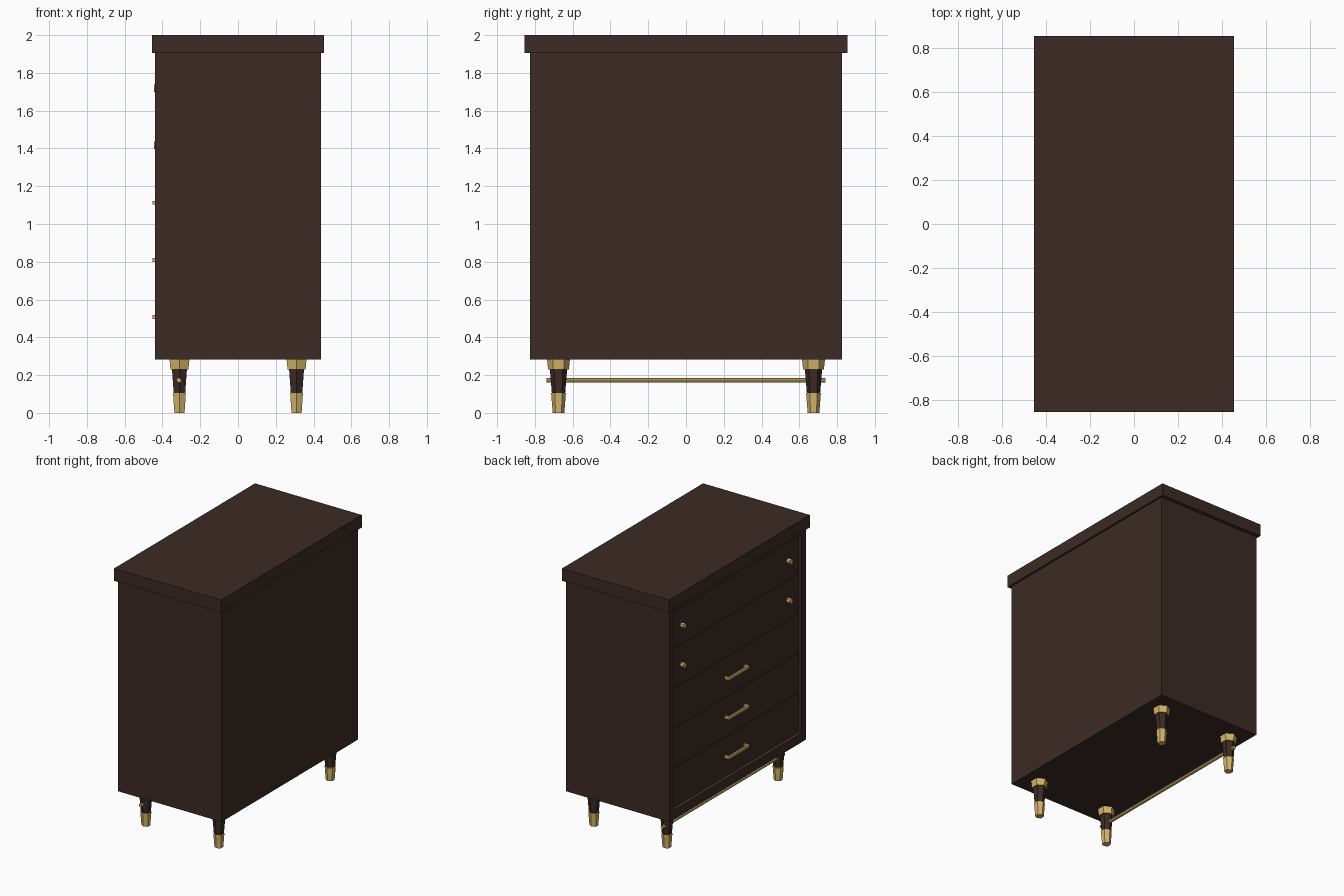
import bpy, bmesh, math
from mathutils import Matrix

if "Cube" in bpy.data.objects:
    bpy.data.objects.remove(bpy.data.objects["Cube"])


def material(name, color):
    m = bpy.data.materials.new(name)
    m.diffuse_color = (*color, 1)
    m.use_nodes = True
    m.node_tree.nodes["Principled BSDF"].inputs["Base Color"].default_value = m.diffuse_color
    return m


WOOD = material("dark_wood", (0.045, 0.024, 0.018))
BRASS = material("brass", (0.66, 0.46, 0.15))


def finish(name, bm, mat):
    bmesh.ops.recalc_face_normals(bm, faces=bm.faces)
    me = bpy.data.meshes.new(name)
    bm.to_mesh(me)
    bm.free()
    me.materials.append(mat)
    ob = bpy.data.objects.new(name, me)
    bpy.context.collection.objects.link(ob)
    return ob


def box_bm(x0, x1, y0, y1, z0, z1):
    bm = bmesh.new()
    mid = Matrix.Translation(((x0 + x1) / 2, (y0 + y1) / 2, (z0 + z1) / 2))
    size = Matrix.Diagonal((x1 - x0, y1 - y0, z1 - z0, 1))
    bmesh.ops.create_cube(bm, size=1, matrix=mid @ size)
    return bm


def box(name, *bounds, mat=WOOD):
    return finish(name, box_bm(*bounds), mat)


def prism(name, center, r0, r1, depth, sides, mat, rot=Matrix()):
    bm = bmesh.new()
    bmesh.ops.create_cone(bm, cap_ends=True, segments=sides, radius1=r0, radius2=r1,
                          depth=depth, matrix=Matrix.Translation(center) @ rot)
    return finish(name, bm, mat)


ALONG_Y = Matrix.Rotation(math.pi / 2, 4, 'X')
ALONG_X = Matrix.Rotation(math.pi / 2, 4, 'Y')

# Carcass with a recessed opening on its -x side
OPEN_Y, OPEN_LO, OPEN_HI = 0.775, 0.352, 1.876
bm = box_bm(-0.44, 0.44, -0.827, 0.827, 0.283, 1.905)
face = min(bm.faces, key=lambda f: f.calc_center_median().x)
bmesh.ops.inset_individual(bm, faces=[face], thickness=0.03)
for v in face.verts:
    v.co.y = math.copysign(OPEN_Y, v.co.y)
    v.co.z = OPEN_LO if v.co.z < 1 else OPEN_HI
inner = bmesh.ops.extrude_discrete_faces(bm, faces=[face])["faces"][0]
for v in inner.verts:
    v.co.x += 0.033
finish("carcass", bm, WOOD)

# Overhanging top
box("top_slab", -0.454, 0.454, -0.855, 0.855, 1.905, 2.0)

# Drawer fronts: handles on the lower three, knobs on the upper two
pitch = (OPEN_HI - OPEN_LO) / 5
FRONT = -0.415
for i in range(5):
    z0 = OPEN_LO + i * pitch
    box(f"drawer_front_{i + 1}", FRONT, -0.40, -OPEN_Y + 0.003, OPEN_Y - 0.003,
        z0 + 0.003, z0 + pitch - 0.003)
    zc = 0.507 + i * 0.303
    if i < 3:
        box(f"handle_bar_{i + 1}", -0.453, -0.439, -0.125, 0.125, zc - 0.01, zc + 0.01, mat=BRASS)
        for s in (-1, 1):
            y = s * 0.116
            box(f"handle_post_{i + 1}", -0.439, FRONT + 0.002, y - 0.009, y + 0.009,
                zc - 0.01, zc + 0.01, mat=BRASS)
    else:
        for s in (-1, 1):
            prism(f"knob_{i + 1}", (-0.427, s * 0.645, zc), 0.02, 0.02, 0.034, 8, BRASS, ALONG_X)

# Tapered six-sided legs with brass collar and foot, corners pointing along y
TURN = Matrix.Rotation(math.pi / 6, 4, 'Z')
for sx in (-1, 1):
    for sy in (-1, 1):
        x, y = sx * 0.31, sy * 0.675
        for name, z0, z1, r0, r1, mat in (
                ("leg_foot", 0.0, 0.105, 0.031, 0.039, BRASS),
                ("leg_shaft", 0.09, 0.235, 0.034, 0.046, WOOD),
                ("leg_collar", 0.23, 0.284, 0.055, 0.061, BRASS)):
            bm_ob = prism(name, (x, y, (z0 + z1) / 2), r0, r1, z1 - z0, 6, mat)
            # align a corner with the y axis
            if abs(max(v.co.y for v in bm_ob.data.vertices) - y) < max(r0, r1) * 0.95:
                c = Matrix.Translation((x, y, 0))
                bm_ob.data.transform(c @ TURN @ c.inverted())

# Brass rod between the legs below the drawers
prism("stretcher_rod", (-0.313, 0, 0.173), 0.013, 0.013, 1.475, 8, BRASS, ALONG_Y)
